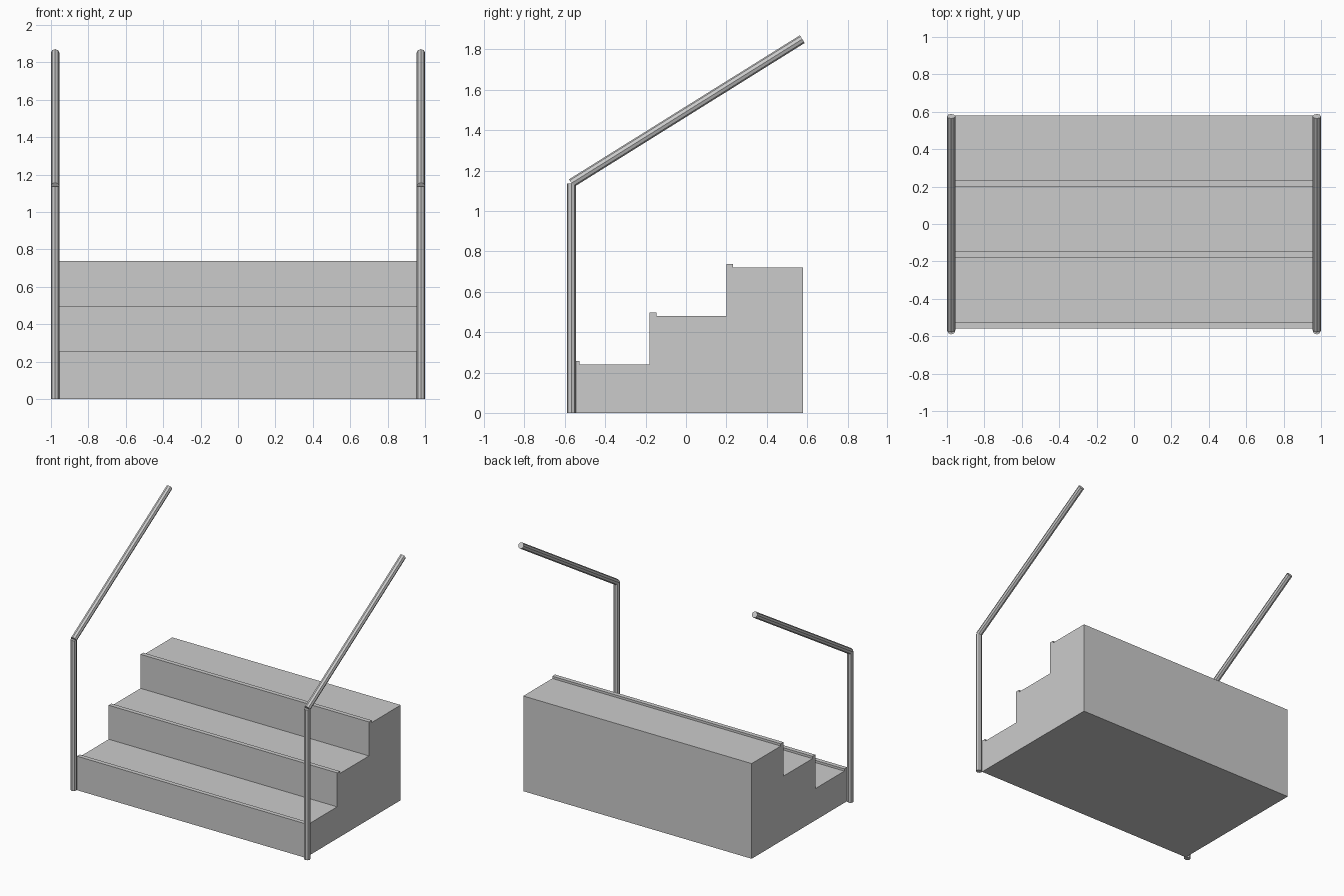
import bpy, bmesh
from mathutils import Vector

if "Cube" in bpy.data.objects:
    bpy.data.objects.remove(bpy.data.objects["Cube"])

RAIL_X, RADIUS, HALF_W = 0.9775, 0.0225, 0.956
RISE, RUN, FRONT = 0.24, 0.38, -0.56
NOSE_D, NOSE_H = 0.033, 0.017


def finish(name, bm):
    bmesh.ops.recalc_face_normals(bm, faces=bm.faces)
    mesh = bpy.data.meshes.new(name)
    bm.to_mesh(mesh)
    bm.free()
    obj = bpy.data.objects.new(name, mesh)
    bpy.context.collection.objects.link(obj)
    return obj


def tube(name, start, end):
    # Eight-sided bar between two points
    a, b = Vector(start), Vector(end)
    bm = bmesh.new()
    bmesh.ops.create_cone(bm, cap_ends=True, segments=8, radius1=RADIUS,
                          radius2=RADIUS, depth=(b - a).length)
    obj = finish(name, bm)
    obj.location = (a + b) / 2
    obj.rotation_euler = Vector((0, 0, 1)).rotation_difference(b - a).to_euler()
    return obj


# Stair block: side profile with a raised nosing strip on each tread
profile = [(FRONT, 0)]
for i in range(3):
    y, z = FRONT + i * RUN, (i + 1) * RISE
    profile += [(y, z + NOSE_H), (y + NOSE_D, z + NOSE_H),
                (y + NOSE_D, z), (y + RUN, z)]
profile.append((FRONT + 3 * RUN, 0))
bm = bmesh.new()
side = bm.faces.new([bm.verts.new((-HALF_W, y, z)) for y, z in profile])
new = bmesh.ops.extrude_face_region(bm, geom=[side], use_keep_orig=True)["geom"]
bmesh.ops.translate(bm, vec=(2 * HALF_W, 0, 0),
                    verts=[v for v in new if isinstance(v, bmesh.types.BMVert)])
finish("stair_block", bm)

# Posts and sloping handrails on both sides
for label, s in (("left", -1), ("right", 1)):
    x = s * RAIL_X
    tube(label + "_post", (x, -0.568, 0), (x, -0.568, 1.137))
    tube(label + "_handrail", (x, -0.567, 1.138), (x, 0.576, 1.851))
